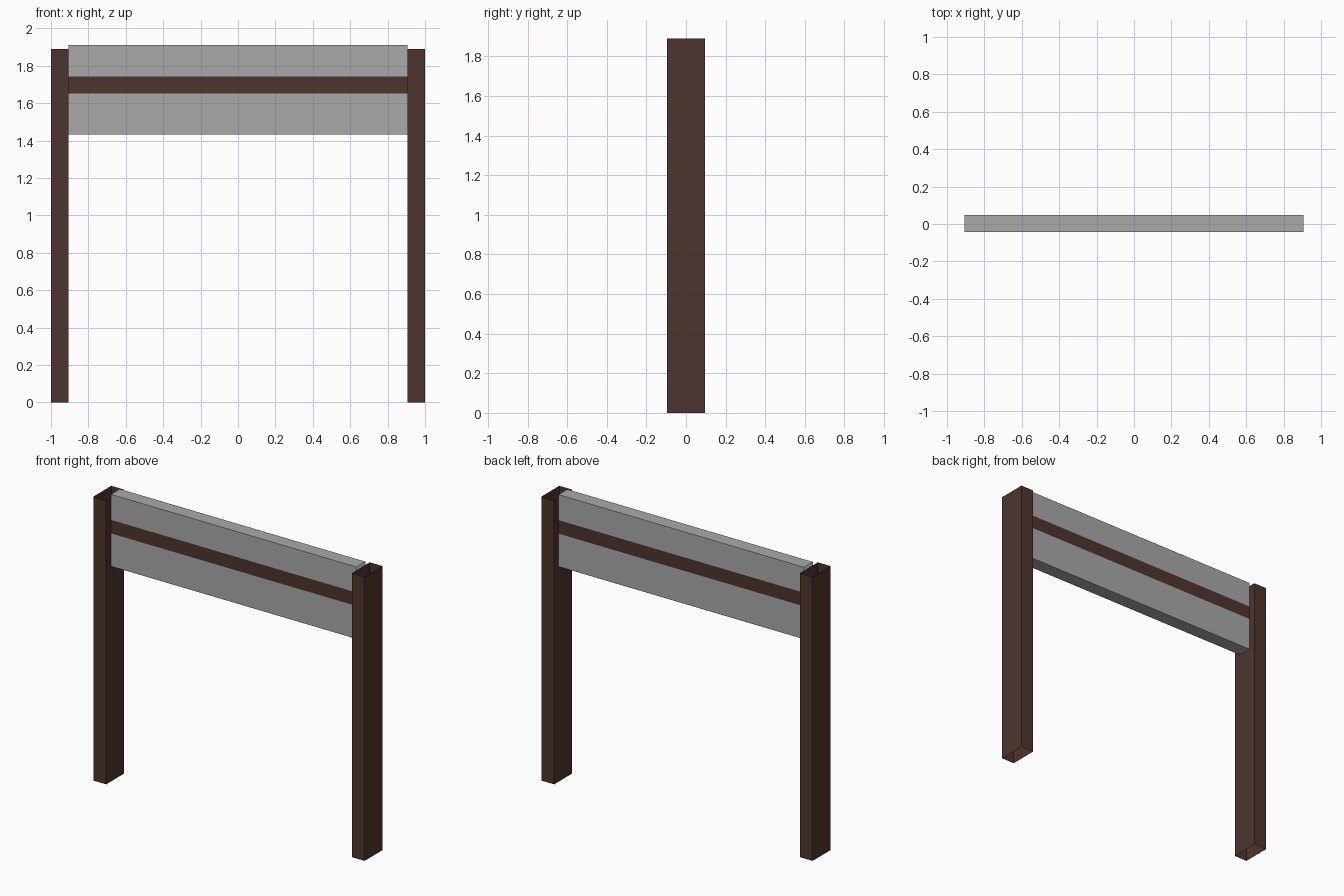
import bpy, bmesh
from mathutils import Vector

if "Cube" in bpy.data.objects:
    bpy.data.objects.remove(bpy.data.objects["Cube"])


def material(name, rgb):
    m = bpy.data.materials.new(name)
    m.diffuse_color = (*rgb, 1.0)
    m.use_nodes = True
    m.node_tree.nodes["Principled BSDF"].inputs["Base Color"].default_value = m.diffuse_color
    return m


BROWN = material("dark brown", (0.076, 0.036, 0.028))
GREY = material("mid grey", (0.40, 0.40, 0.40))


def open_box(name, lo, hi, open_axis, mats, cuts=()):
    """Box without the two faces along open_axis, with optional level cuts."""
    lo, hi = Vector(lo), Vector(hi)
    bm = bmesh.new()
    bmesh.ops.create_cube(bm, size=1)
    for v in bm.verts:
        v.co = Vector([(lo[i] + hi[i]) / 2 + v.co[i] * (hi[i] - lo[i]) for i in range(3)])
    bm.normal_update()
    ends = [f for f in bm.faces if abs(f.normal[open_axis]) > 0.9]
    bmesh.ops.delete(bm, geom=ends, context='FACES')
    for z in cuts:
        bmesh.ops.bisect_plane(bm, geom=bm.verts[:] + bm.edges[:] + bm.faces[:],
                               plane_co=(0, 0, z), plane_no=(0, 0, 1))
    # the band between the cuts takes the second colour
    if cuts:
        for f in bm.faces:
            f.material_index = int(cuts[0] < f.calc_center_median().z < cuts[1])
    me = bpy.data.meshes.new(name)
    bm.to_mesh(me)
    bm.free()
    for m in mats:
        me.materials.append(m)
    ob = bpy.data.objects.new(name, me)
    bpy.context.collection.objects.link(ob)
    return ob


# Hollow posts, open at top and bottom
for side, x0, x1 in (("left", -1.0, -0.905), ("right", 0.905, 1.0)):
    open_box(side + "_post", (x0, -0.095, 0), (x1, 0.095, 1.89), 2, [BROWN])

# Cross panel, open at the ends, with a painted brown stripe
open_box("cross_panel", (-0.905, -0.044, 1.433), (0.905, 0.049, 1.912), 0,
         [GREY, BROWN], cuts=(1.652, 1.742))
